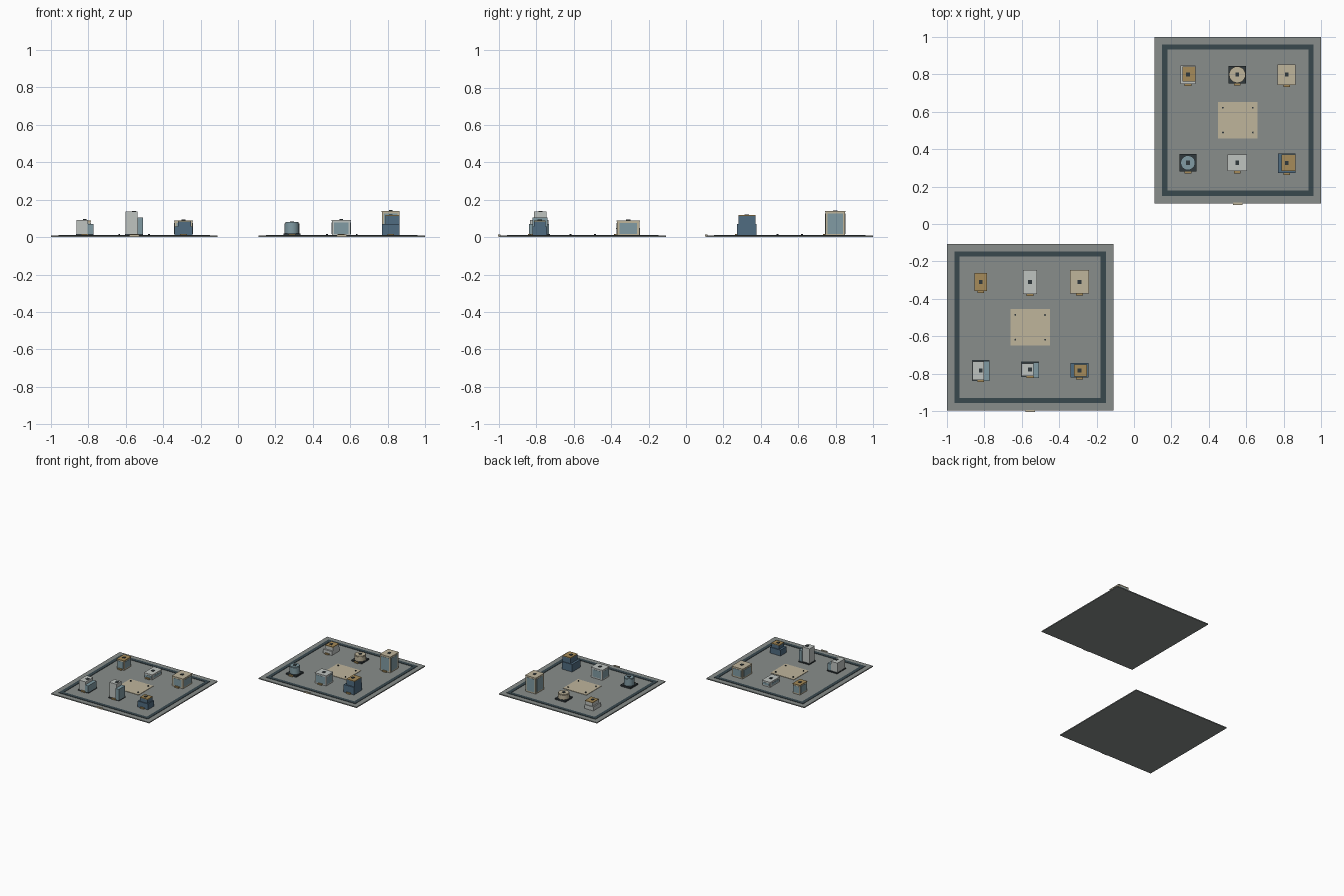
import bpy

if "Cube" in bpy.data.objects:
    bpy.data.objects.remove(bpy.data.objects["Cube"])

COLORS = {
    "ground": (0.25, 0.27, 0.26), "road": (0.04, 0.065, 0.076), "beige": (0.52, 0.46, 0.33),
    "tan": (0.38, 0.26, 0.10), "white": (0.52, 0.55, 0.53), "glass": (0.22, 0.33, 0.37),
    "blue": (0.08, 0.15, 0.22), "dark": (0.03, 0.04, 0.045),
}
MATS = {}
for key, c in COLORS.items():
    MATS[key] = bpy.data.materials.new(key)
    MATS[key].diffuse_color = (*c, 1)


def finish(name, mat):
    ob = bpy.context.object
    ob.name = name
    ob.data.materials.append(MATS[mat])
    return ob


def box(name, x, y, sx, sy, z0, z1, mat):
    bpy.ops.mesh.primitive_cube_add(size=1, location=(x, y, (z0 + z1) / 2))
    ob = finish(name, mat)
    ob.scale = (sx, sy, z1 - z0)
    return ob


def cyl(name, x, y, r, z0, z1, mat, sides=24):
    bpy.ops.mesh.primitive_cylinder_add(vertices=sides, radius=r, depth=z1 - z0,
                                        location=(x, y, (z0 + z1) / 2))
    ob = finish(name, mat)
    bpy.ops.object.shade_smooth_by_angle()
    return ob


Z = 0.008  # top of the ground slab


def roof_unit(x, y, z, sx=0.02, sy=0.022):
    box("roof_unit", x, y, sx, sy, z, z + 0.004, "dark")


def doorstep(x, y_front):
    box("doorstep", x, y_front - 0.005, 0.036, 0.012, Z, Z + 0.010, "tan")


# Simple block with inset-looking window panels on every side
def block(x, y, sx, sy, top, wall, roof):
    box("block_walls", x, y, sx - 0.004, sy - 0.004, Z, top - 0.005, wall)
    box("block_roof", x, y, sx, sy, top - 0.005, top, roof)
    z0, z1 = Z + 0.010, top - 0.014
    for s in (-1, 1):
        box("window_panel", x, y + s * (sy / 2 - 0.002), sx * 0.74, 0.003, z0, z1, "glass")
        box("window_panel", x + s * (sx / 2 - 0.002), y, 0.003, sy * 0.74, z0, z1, "glass")
    roof_unit(x, y, top)
    doorstep(x, y - sy / 2)


# Two stacked tiers, upper one smaller and shifted
def stepped(x, y, sx, sy, mid, top, ux, uy, usx, usy, wall):
    box("lower_tier", x, y, sx, sy, Z, mid, wall)
    box("upper_tier", x + ux, y + uy, usx, usy, mid, top - 0.006, wall)
    box("tier_roof", x + ux, y + uy, usx, usy, top - 0.006, top, "tan")
    roof_unit(x, y, top)
    doorstep(x, y - sy / 2)


# Round tower on a square dark plinth
def round_tower(x, y, r, top, mat):
    box("round_plinth", x, y, 0.092, 0.094, Z, Z + 0.012, "dark")
    cyl("round_body", x, y, r, Z + 0.012, top - 0.006, mat)
    cyl("round_cap", x, y, r * 0.9, top - 0.006, top, mat)
    roof_unit(x, y, top)
    doorstep(x, y - 0.047)


# Tall white tower with a lower glass wing on its right
def winged(x, y, w, d, tower_w, tower_d, top, wing_d, wing_top):
    box("wing_plinth", x, y, w, d, Z, Z + 0.008, "dark")
    tx = x - w / 2 + tower_w / 2 + 0.003
    wing_w = w - tower_w - 0.002
    box("tower", tx, y - 0.002, tower_w, tower_d, Z + 0.008, top - 0.005, "white")
    box("tower_roof", tx, y - 0.002, tower_w, tower_d, top - 0.005, top, "white")
    box("glass_wing", x + w / 2 - wing_w / 2, y - 0.004, wing_w, wing_d, Z + 0.008, wing_top, "glass")
    roof_unit(x, y, top)
    doorstep(x, y - tower_d / 2 - 0.002)


# Ground slab, road loop, plaza, posts and edge marker of one district
def district(cx, cy):
    box("ground_slab", cx, cy, 0.89, 0.89, 0, Z, "ground")
    for s in (-1, 1):
        box("road", cx + s * 0.391, cy, 0.028, 0.81, Z, Z + 0.003, "road")
        box("road", cx, cy + s * 0.391, 0.754, 0.028, Z, Z + 0.003, "road")
        for t in (-1, 1):
            cyl("plaza_post", cx + s * 0.08, cy + t * 0.066, 0.005, Z, Z + 0.010, "dark", 10)
    box("plaza", cx, cy, 0.212, 0.194, Z, Z + 0.003, "beige")
    box("edge_marker", cx, cy - 0.447, 0.05, 0.012, 0.003, 0.014, "beige")


XS, BACK, FRONT = 0.264, 0.243, -0.23

# Back right district
cx, cy = 0.555, 0.555
district(cx, cy)
l, m, r, b, f = cx - XS, cx - 0.003, cx + XS - 0.003, cy + BACK, cy + FRONT
stepped(l - 0.002, b, 0.08, 0.10, 0.04, 0.072, 0.005, 0.004, 0.07, 0.08, "white")
round_tower(m, b, 0.044, 0.062, "beige")
block(r, b, 0.096, 0.11, 0.14, "beige", "beige")
round_tower(l - 0.003, f + 0.002, 0.039, 0.08, "glass")
block(m, f + 0.002, 0.105, 0.09, 0.092, "white", "white")
stepped(r, f, 0.092, 0.105, 0.07, 0.118, 0.009, 0.002, 0.074, 0.09, "blue")

# Front left district
cx, cy = -0.555, -0.552
district(cx, cy)
l, m, r, b, f = cx - XS, cx - 0.001, cx + XS, cy + BACK, cy + FRONT
block(l, b, 0.068, 0.096, 0.088, "beige", "tan")
block(m, b, 0.076, 0.128, 0.05, "white", "white")
block(r, b, 0.102, 0.124, 0.09, "beige", "beige")
winged(l, f, 0.092, 0.112, 0.06, 0.10, 0.093, 0.108, 0.07)
winged(m, f + 0.005, 0.096, 0.082, 0.064, 0.066, 0.136, 0.082, 0.105)
stepped(r, f, 0.094, 0.078, 0.056, 0.09, 0.005, 0, 0.07, 0.064, "blue")

for m in bpy.data.materials:
    if m.users and not m.is_grease_pencil:
        m.use_nodes = True
        m.node_tree.nodes["Principled BSDF"].inputs["Base Color"].default_value = m.diffuse_color
